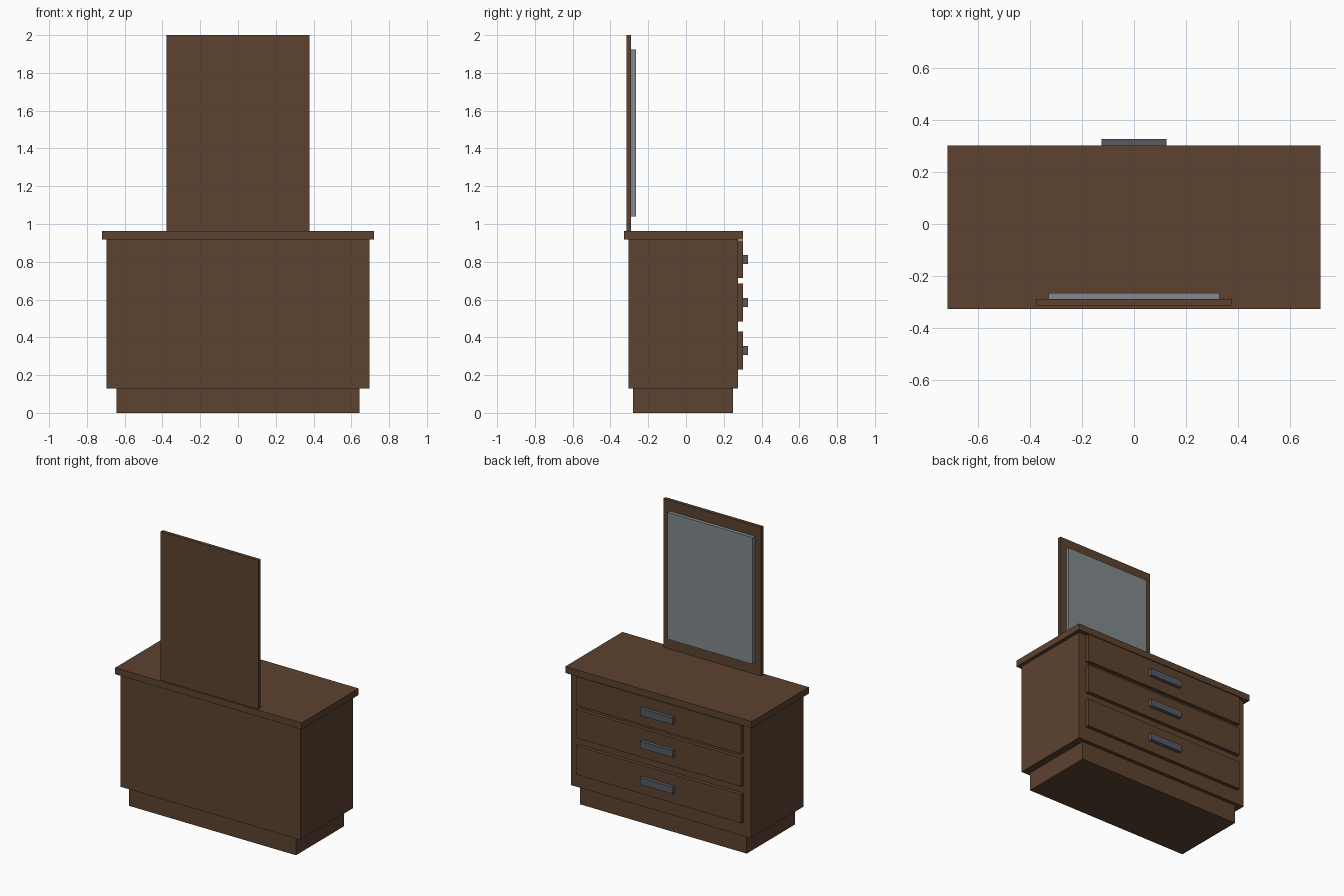
import bpy
import bmesh
from mathutils import Matrix, Vector

if "Cube" in bpy.data.objects:
    bpy.data.objects.remove(bpy.data.objects["Cube"])


def material(name, rgb):
    m = bpy.data.materials.new(name)
    m.diffuse_color = (*rgb, 1.0)
    m.use_nodes = True
    m.node_tree.nodes["Principled BSDF"].inputs["Base Color"].default_value = m.diffuse_color
    return m


wood = material("dark_wood", (0.107, 0.054, 0.029))
metal = material("grey_metal", (0.092, 0.103, 0.122))
glass = material("mirror_glass", (0.225, 0.255, 0.275))


def box(name, half_x, y, z, mat):
    """Box centred on x = 0, spanning the given y and z ranges."""
    size = Vector((2 * half_x, y[1] - y[0], z[1] - z[0]))
    centre = Vector((0, (y[0] + y[1]) / 2, (z[0] + z[1]) / 2))
    bm = bmesh.new()
    bmesh.ops.create_cube(bm, size=1.0,
                          matrix=Matrix.Translation(centre) @ Matrix.Diagonal(size).to_4x4())
    mesh = bpy.data.meshes.new(name)
    bm.to_mesh(mesh)
    bm.free()
    mesh.materials.append(mat)
    obj = bpy.data.objects.new(name, mesh)
    bpy.context.collection.objects.link(obj)
    return obj


# Cabinet: recessed plinth, body and overhanging top
box("plinth", 0.644, (-0.28, 0.25), (0.0, 0.13), wood)
box("cabinet_body", 0.695, (-0.305, 0.276), (0.13, 0.917), wood)
box("cabinet_top", 0.72, (-0.327, 0.303), (0.917, 0.962), wood)

# Drawer fronts with bar handles, facing +y
for label, z in (("lower", 0.33), ("middle", 0.585), ("upper", 0.813)):
    box(label + "_drawer", 0.638, (0.276, 0.302), (z - 0.1, z + 0.1), wood)
    box(label + "_handle", 0.126, (0.302, 0.327), (z - 0.024, z + 0.024), metal)

# Mirror standing at the rear edge of the top
box("mirror_frame", 0.378, (-0.314, -0.29), (0.962, 2.0), wood)
box("mirror_panel", 0.329, (-0.29, -0.266), (1.04, 1.925), glass)
